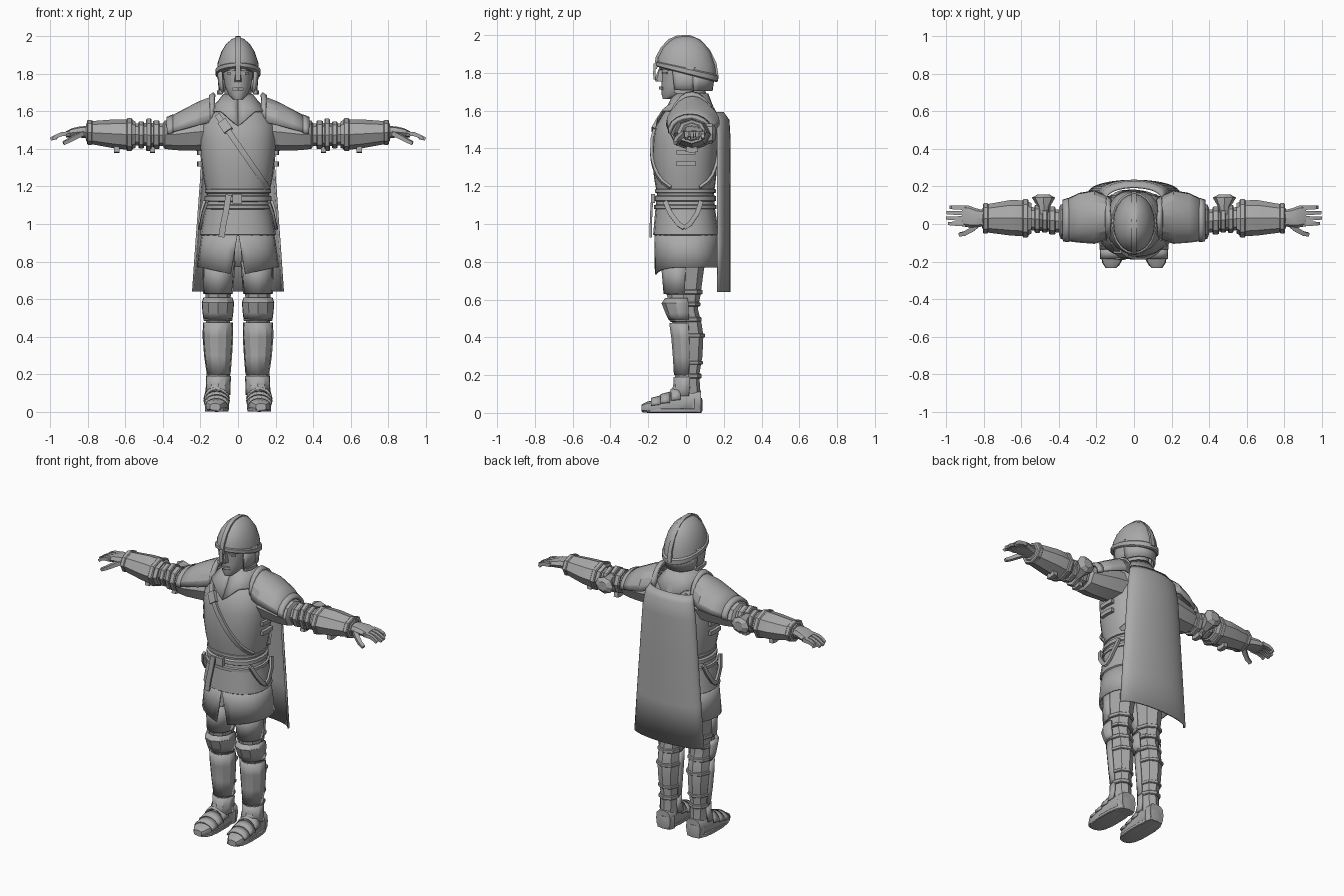
import bpy, bmesh, math
from mathutils import Vector

steel = bpy.data.materials.new("plain_grey")
steel.diffuse_color = (0.4, 0.4, 0.4, 1)


def finish(name, bm, angle=25, mirror=False, thick=0):
    bmesh.ops.recalc_face_normals(bm, faces=bm.faces)
    me = bpy.data.meshes.new(name)
    bm.to_mesh(me)
    bm.free()
    ob = bpy.data.objects.new(name, me)
    bpy.context.collection.objects.link(ob)
    me.materials.append(steel)
    if angle:
        bpy.ops.object.select_all(action='DESELECT')
        ob.select_set(True)
        bpy.context.view_layer.objects.active = ob
        bpy.ops.object.shade_smooth_by_angle(angle=math.radians(angle))
    if thick:
        m = ob.modifiers.new("thickness", 'SOLIDIFY')
        m.thickness, m.offset = thick, 0
    if mirror:
        ob.modifiers.new("mirror", 'MIRROR')
    return ob


def loft(name, rings, n=8, axis='z', arc=None, p=2, warp=None, **kw):
    """Rings are (position on axis, centre u, centre v, radius u, radius v)."""
    a0, a1 = arc or (0, 360)
    count = n + 1 if arc else n
    bm = bmesh.new()
    rows = []
    for t, cu, cv, ru, rv in rings:
        row = []
        for i in range(count):
            a = math.radians(a0 + (a1 - a0) * i / n)
            s, c = math.sin(a), -math.cos(a)
            u = cu + ru * math.copysign(abs(s) ** (2 / p), s)
            v = cv + rv * math.copysign(abs(c) ** (2 / p), c)
            co = {'z': (u, v, t), 'x': (t, u, v), 'y': (u, t, v)}[axis]
            row.append(bm.verts.new(warp(*co) if warp else co))
        rows.append(row)
    for r, q in zip(rows, rows[1:]):
        for i in range(n):
            j = (i + 1) % count
            bm.faces.new((r[i], r[j], q[j], q[i]))
    if not arc:
        bm.faces.new(rows[0])
        bm.faces.new(rows[-1])
    return finish(name, bm, **kw)


def strap(name, pts, side, w, t, taper=1.0, **kw):
    """Flat bar swept along a path."""
    pts = [Vector(q) for q in pts]
    bm = bmesh.new()
    rows = []
    for i, q in enumerate(pts):
        d = (pts[min(i + 1, len(pts) - 1)] - pts[max(i - 1, 0)]).normalized()
        s = Vector(side)
        s = (s - d * s.dot(d)).normalized()
        k = 1 + (taper - 1) * i / (len(pts) - 1)
        nrm = d.cross(s) * t / 2 * k
        s = s * w / 2 * k
        rows.append([bm.verts.new(q + e) for e in (s + nrm, nrm - s, -s - nrm, s - nrm)])
    for r, q in zip(rows, rows[1:]):
        for i in range(4):
            bm.faces.new((r[i], r[(i + 1) % 4], q[(i + 1) % 4], q[i]))
    bm.faces.new(rows[0])
    bm.faces.new(rows[-1])
    return finish(name, bm, **kw)


def band(name, t, cu, cv, ru, rv, h, n=8, axis='z', p=2, **kw):
    """Raised hoop with bevelled edges."""
    loft(name, [(t - h / 2, cu, cv, ru * .94, rv * .94), (t - h / 3, cu, cv, ru, rv),
                (t + h / 3, cu, cv, ru, rv), (t + h / 2, cu, cv, ru * .94, rv * .94)],
         n, axis, p=p, **kw)


# --- breastplate
TORSO = [(1.15, 0, -.003, .165, .150), (1.25, 0, -.005, .185, .165), (1.35, 0, -.007, .198, .172),
         (1.45, 0, -.002, .203, .172), (1.52, 0, .005, .198, .165), (1.58, 0, .02, .17, .145),
         (1.64, 0, .03, .11, .105), (1.68, 0, .03, .07, .08)]
loft("breastplate", TORSO, 24, p=2.3, angle=40)
band("breastplate_rim", 1.175, 0, -.003, .176, .161, .025, 24, p=2.3)


def chest(x, z, front=-1):
    """Point just above the breastplate surface."""
    for a, b in zip(TORSO, TORSO[1:]):
        if a[0] <= z <= b[0]:
            k = (z - a[0]) / (b[0] - a[0])
            cy, rx, ry = (a[i] + (b[i] - a[i]) * k for i in (2, 3, 4))
            return (x, cy + front * (ry * max(0, 1 - abs(x / rx) ** 2.3) ** (1 / 2.3) + .006), z)


diag = [(-.11 + .27 * i / 12, 1.58 - .39 * i / 12) for i in range(13)]
strap("chest_strap", [chest(x, z) for x, z in diag], (.83, 0, .56), .03, .014)
strap("back_strap", [chest(x, z, 1) for x, z in diag], (.83, 0, .56), .03, .014)
strap("strap_buckle", [chest(-.085, 1.545), chest(-.05, 1.495)], (.83, 0, .56), .05, .03)
for z in (1.32, 1.38):
    strap("side_buckle", [(.203, -.05, z), (.207, 0, z), (.203, .05, z)], (0, 0, 1), .025, .02, mirror=True)

# --- pointed collar and neck
loft("collar", [(1.69, 0, .025, .075, .088), (1.65, 0, .022, .105, .12), (1.60, 0, .012, .155, .168)], 20,
     arc=(0, 360), thick=.01, angle=40,
     warp=lambda x, y, z: (x, y, z - (1.69 - z) * .9 * max(0, 1 - abs(x) / .09)))
loft("neck", [(1.60, 0, .03, .075, .08), (1.78, 0, .02, .068, .08)], 12, angle=40)

# --- head
loft("face", [(1.662, 0, -.09, .025, .032), (1.685, 0, -.065, .05, .064), (1.73, 0, -.035, .07, .095),
              (1.78, 0, -.015, .079, .115), (1.83, 0, -.005, .084, .128), (1.9, 0, 0, .08, .12)], 14, angle=45)
loft("nose", [(1.755, 0, -.125, .018, .036), (1.768, 0, -.125, .019, .04), (1.83, 0, -.125, .009, .016)], 8)
strap("mouth", [(-.028, -.122, 1.718), (0, -.137, 1.72), (.028, -.122, 1.718)], (0, 0, 1), .016, .012)
strap("brow", [(.015, -.13, 1.822), (.04, -.125, 1.828), (.07, -.09, 1.82)], (0, 0, 1), .014, .016, mirror=True)
strap("eye", [(.02, -.122, 1.80), (.038, -.119, 1.80), (.056, -.1, 1.80)], (0, 0, 1), .012, .01, mirror=True)


# --- helmet, lower at the back than at the brow
def tilt(x, y, z):
    return (x, y, z - y * 1.25 * (2 - z))


loft("helmet_dome", [(1.80, 0, .005, .114, .158), (1.86, 0, .005, .108, .152), (1.92, 0, .005, .088, .128),
                     (1.96, 0, .003, .062, .095), (1.985, 0, 0, .032, .06), (1.995, 0, 0, .008, .025)],
     20, warp=tilt, angle=40)
band("helmet_band", 1.81, 0, .005, .121, .165, .034, 20, warp=tilt)
strap("helmet_crest", [(0, -.16, 1.82), (0, -.155, 1.88), (0, -.128, 1.93), (0, -.09, 1.972), (0, -.045, 1.992),
                       (0, .02, 1.993), (0, .07, 1.972), (0, .12, 1.92), (0, .155, 1.85), (0, .167, 1.77)],
      (1, 0, 0), .026, .014)
strap("nose_guard", [(0, -.165, 1.85), (0, -.168, 1.80), (0, -.166, 1.765)], (1, 0, 0), .024, .012)
loft("cheek_guard", [(1.70, 0, .0, .094, .11), (1.75, 0, .0, .1, .12), (1.83, 0, .0, .107, .135)], 5,
     arc=(58, 112), thick=.012, mirror=True)
loft("neck_guard", [(1.705, 0, .02, .098, .115), (1.80, 0, .01, .106, .138)], 12, arc=(100, 260), thick=.012)
strap("cheek_guard_rim", [(.09, -.06, 1.703), (.1, -.02, 1.70), (.1, .035, 1.70)], (0, 0, 1), .02, .022, mirror=True)

# --- cape
loft("cape", [(1.59, 0, .14, .145, .055), (1.55, 0, .16, .165, .065), (1.45, 0, .165, .182, .066),
              (1.2, 0, .165, .2, .066), (.9, 0, .165, .222, .066), (.64, 0, .165, .24, .066)],
     20, arc=(90, 270), thick=.01, angle=60)

# --- waist, belts and skirt
loft("upper_skirt", [(1.17, 0, -.004, .16, .148), (1.08, 0, -.004, .178, .158), (.945, 0, .0, .202, .174),
                     (.935, 0, 0, .19, .16)], 20, p=2.3, angle=30)


def slit(x, y, z):
    if y < 0:
        x = max(x, (.96 - z) * .2)
        z -= max(0, .95 - z) * .25 * max(0, 1 - x / .2)
    return (x, y, z)


loft("lower_skirt", [(.96, 0, 0, .187, .163), (.87, 0, .003, .2, .165), (.77, 0, .006, .214, .166)], 12,
     arc=(0, 180), p=2.3, thick=.01, warp=slit, mirror=True)
band("lower_belt", 1.09, 0, -.004, .184, .166, .026, 20, p=2.3)
band("upper_belt", 1.135, 0, -.004, .178, .164, .034, 20, p=2.3)
strap("belt_buckle", [(-.03, -.175, 1.135), (.02, -.175, 1.135)], (0, 0, 1), .05, .022)
strap("belt_tongue", [(-.05, -.178, 1.155), (-.065, -.184, 1.06), (-.078, -.186, 1.0), (-.088, -.186, .93)],
      (1, 0, 0), .032, .012)
strap("hip_strap", [(.165, -.11, 1.12), (.186, -.085, 1.06), (.198, -.04, 1.0), (.203, -.01, .98)],
      (0, .8, .4), .025, .014, mirror=True)
strap("hip_strap_back", [(.18, .08, 1.12), (.196, .06, 1.06), (.204, .02, 1.0), (.205, -.01, .98)],
      (0, .8, -.4), .025, .014, mirror=True)

# --- legs
loft("leg", [(.86, .1, 0, .085, .115), (.76, .103, -.01, .08, .105), (.62, .106, -.012, .068, .088),
             (.55, .107, -.012, .062, .075), (.47, .107, .005, .064, .078), (.41, .107, .012, .068, .08),
             (.3, .106, .017, .06, .07), (.2, .104, .012, .052, .058), (.06, .105, .02, .052, .06)],
     mirror=True)
loft("thigh_plate", [(.80, .102, -.012, .083, .115), (.63, .106, -.015, .074, .098)], 6, arc=(-95, 95),
     thick=.012, mirror=True)
loft("knee_cop", [(.605, .107, -.015, .074, .09), (.58, .107, -.015, .082, .108), (.53, .107, -.01, .078, .092),
                  (.495, .107, -.005, .073, .08)], 6, arc=(-105, 105), thick=.014, mirror=True)
loft("greave", [(.475, .107, .005, .074, .088), (.40, .107, .01, .076, .082), (.3, .106, .012, .069, .076),
                (.20, .103, .01, .058, .068)], 6, arc=(-95, 95), thick=.012, mirror=True)
for z, cy, rx, ry, h in ((.64, -.012, .08, .1, .025), (.575, -.014, .083, .09, .022), (.495, -.002, .077, .085, .025),
                         (.41, .012, .077, .088, .022), (.265, .014, .066, .075, .02), (.195, .012, .063, .07, .025)):
    band("leg_band", z, .106, cy, rx, ry, h, mirror=True)

# --- feet
loft("foot", [(-.235, .122, .026, .028, .018), (-.205, .12, .03, .05, .03), (-.14, .116, .036, .062, .036),
              (-.07, .112, .048, .06, .048), (0, .108, .06, .057, .06), (.08, .106, .058, .05, .058)],
     12, 'y', p=3, angle=35, mirror=True)
band("sole", .012, .114, -.075, .064, .158, .022, 14, p=2.8, mirror=True)
for y, rz, rx in ((-.16, .04, .064), (-.11, .05, .067), (-.055, .064, .066)):
    loft("foot_lame", [(y - .025, .115, rz - .004, rx - .002, rz - .002), (y + .025, .113, rz, rx, rz + .008)],
         8, 'y', arc=(95, 265), thick=.01, mirror=True)
loft("ankle_plate", [(.19, .104, .01, .062, .07), (.14, .105, .008, .06, .07), (.09, .108, 0, .064, .09)], 6,
     arc=(-100, 100), thick=.012, mirror=True)
band("heel", .04, .105, .045, .056, .042, .078, 8, p=3, mirror=True)

# --- arms
loft("upper_arm", [(.1, .03, 1.5, .1, .1), (.22, .025, 1.49, .102, .1), (.33, .015, 1.478, .1, .085),
                   (.39, .012, 1.475, .092, .075), (.4, .015, 1.475, .07, .06)], 8, 'x', mirror=True)
loft("elbow_core", [(.38, .015, 1.475, .062, .06), (.46, .02, 1.475, .06, .062), (.56, .03, 1.478, .062, .058)],
     8, 'x', mirror=True)
for x, cy, ru, rv, h in ((.435, .018, .074, .076, .035), (.475, .022, .068, .086, .03), (.515, .027, .074, .072, .03)):
    band("elbow_band", x, cy, 1.475, ru, rv, h, 8, 'x', mirror=True)
loft("elbow_wing", [(.05, .48, 1.475, .034, .06), (.09, .48, 1.475, .032, .06), (.14, .482, 1.48, .062, .052),
                    (.158, .482, 1.48, .03, .03)], 8, 'y', mirror=True)
loft("forearm_guard", [(.545, .03, 1.476, .08, .07), (.575, .03, 1.476, .096, .082), (.66, .033, 1.48, .094, .077),
                       (.79, .03, 1.487, .074, .06), (.81, .03, 1.488, .05, .045)], 8, 'x', mirror=True)
band("forearm_rim", .578, .03, 1.476, .103, .088, .03, 8, 'x', mirror=True)
band("wrist_rim", .79, .03, 1.488, .081, .066, .028, 8, 'x', mirror=True)
for x in (.455, .645):
    strap("arm_buckle", [(x, 0, 1.397), (x, .03, 1.392), (x, .06, 1.397)], (1, 0, 0), .028, .03, mirror=True)

# --- shoulder guards
loft("shoulder_guard", [(.125, .03, 1.55, .09, .135), (.145, .033, 1.545, .11, .125), (.21, .037, 1.53, .136, .115),
                        (.29, .033, 1.508, .126, .095), (.375, .018, 1.485, .1, .073)],
     10, 'x', arc=(88, 272), thick=.014, angle=20, mirror=True)
loft("shoulder_crest", [(.125, .03, 1.55, .095, .145), (.15, .033, 1.55, .115, .128)], 10, 'x', arc=(95, 265),
     thick=.018, mirror=True)
loft("shoulder_edge", [(.345, .022, 1.492, .111, .084), (.378, .018, 1.486, .104, .076)], 10, 'x', arc=(85, 275),
     thick=.016, mirror=True)

# --- hands
loft("palm", [(.79, .03, 1.488, .042, .034), (.84, .033, 1.49, .05, .03), (.88, .04, 1.487, .058, .024),
              (.915, .043, 1.478, .055, .017)], 8, 'x', p=2.5, mirror=True)
for i, tip in enumerate((.985, .998, .995, .975)):
    y = .0 + .029 * i
    strap("finger", [(.895, y, 1.482), (.94, y + .001, 1.478), (.965, y + .002, 1.468), (tip, y + .003, 1.452)],
          (0, 1, 0), .025, .024, .7, mirror=True)
strap("thumb", [(.83, .0, 1.482), (.865, -.03, 1.465), (.9, -.05, 1.445), (.93, -.056, 1.43)],
      (.5, .8, 0), .03, .026, .65, mirror=True)
